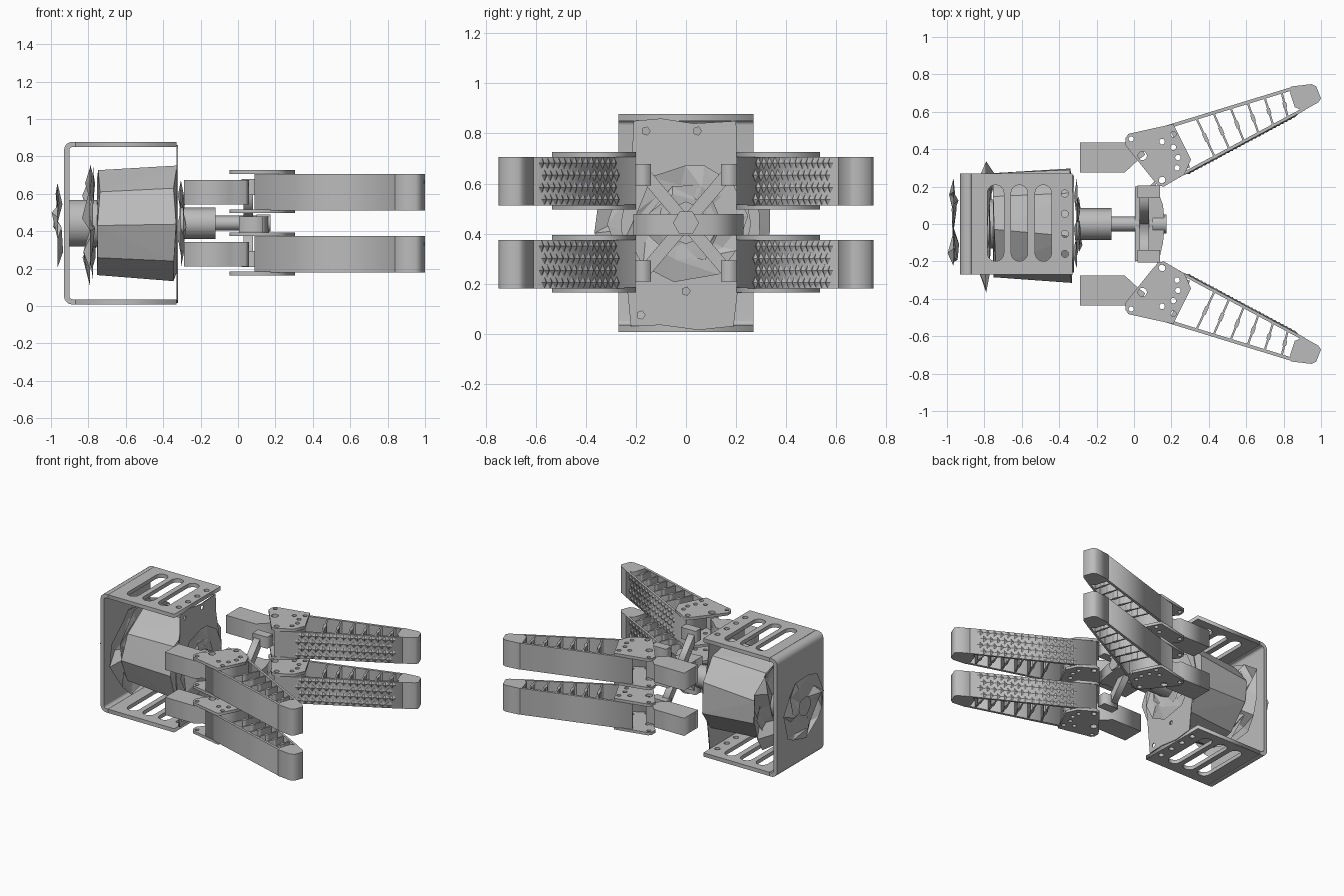
import bpy, bmesh, math, random
from mathutils import Matrix, Vector

random.seed(4)
old = bpy.data.objects.get("Cube")
if old:
    bpy.data.objects.remove(old)

grey = bpy.data.materials.new("matte grey")
grey.use_nodes = True
colour = (0.5, 0.5, 0.5, 1)
grey.diffuse_color = colour
grey.node_tree.nodes["Principled BSDF"].inputs["Base Color"].default_value = colour

MID = 0.443                                   # height of the centre axis
XY = Matrix.Identity(4)
YZ = Matrix(((0, 0, 1, 0), (1, 0, 0, 0), (0, 1, 0, 0), (0, 0, 0, 1)))
XZ = Matrix(((1, 0, 0, 0), (0, 0, 1, 0), (0, 1, 0, 0), (0, 0, 0, 1)))


def finish(name, bm):
    bmesh.ops.remove_doubles(bm, verts=bm.verts, dist=1e-5)
    bmesh.ops.recalc_face_normals(bm, faces=bm.faces)
    mesh = bpy.data.meshes.new(name)
    bm.to_mesh(mesh)
    bm.free()
    mesh.materials.append(grey)
    obj = bpy.data.objects.new(name, mesh)
    bpy.context.collection.objects.link(obj)
    return obj


def plate(name, outline, lo, hi, holes=(), plane=XY):
    """Flat sheet with holes, extruded between lo and hi."""
    cu = bpy.data.curves.new(name, 'CURVE')
    cu.dimensions, cu.fill_mode, cu.extrude = '2D', 'BOTH', (hi - lo) / 2
    for loop in [outline, *holes]:
        sp = cu.splines.new('POLY')
        sp.points.add(len(loop) - 1)
        for p, (u, v) in zip(sp.points, loop):
            p.co = (u, v, 0, 1)
        sp.use_cyclic_u = True
    tmp = bpy.data.objects.new("outline", cu)
    bpy.context.collection.objects.link(tmp)
    bpy.context.view_layer.update()
    src = bpy.data.meshes.new_from_object(tmp.evaluated_get(bpy.context.evaluated_depsgraph_get()))
    bm = bmesh.new()
    bm.from_mesh(src)
    bpy.data.objects.remove(tmp)
    bpy.data.meshes.remove(src)
    bmesh.ops.transform(bm, matrix=plane @ Matrix.Translation((0, 0, (lo + hi) / 2)), verts=bm.verts)
    return finish(name, bm)


def box(name, x, y, z):
    return plate(name, [(x[0], y[0]), (x[1], y[0]), (x[1], y[1]), (x[0], y[1])], *z)


def arc(u, v, r, a0=0, a1=360, n=12):
    full = a1 - a0 == 360
    angles = [math.radians(a0 + (a1 - a0) * i / (n if full else n - 1)) for i in range(n)]
    return [(u + r * math.cos(a), v + r * math.sin(a)) for a in angles]


def strip(p, q, w):
    """Four corners of a bar from p to q."""
    p, q = Vector(p), Vector(q)
    d = (q - p).normalized()
    n = Vector((-d.y, d.x)) * w / 2
    return [tuple(c) for c in (p + n, q + n, q - n, p - n)]


def rod(name, x0, x1, r, sides):
    return plate(name, arc(0, MID, r, n=sides), x0, x1, plane=YZ)


def jagged_ring(name, x, r, hole, depth, sides):
    """Crumpled faceted ring around the centre axis."""
    bm = bmesh.new()
    loops = []
    for rad, push in ((hole, 0), (r * 0.75, depth), (r, 0)):
        loop = []
        for i in range(sides):
            a = math.tau * (i + random.uniform(-0.3, 0.3)) / sides
            q = rad * random.uniform(0.82, 1.04)
            loop.append(bm.verts.new((x + push * random.uniform(-1, 1), q * math.cos(a), MID + q * math.sin(a))))
        loops.append(loop)
    for a, b in zip(loops, loops[1:]):
        for i in range(sides):
            j = (i + 1) % sides
            bm.faces.new((a[i], a[j], b[j]))
            bm.faces.new((a[i], b[j], b[i]))
    return finish(name, bm)


# C-shaped bracket: web with rounded corners and two slotted flanges
Z0, Z1, T = 0.008, 0.878, 0.028
web = [(-0.87, Z0)] + arc(-0.885, Z0 + 0.045, 0.045, 270, 180, 6) + arc(-0.885, Z1 - 0.045, 0.045, 180, 90, 6)
web += [(-0.87, Z1), (-0.87, Z1 - T)] + arc(-0.885, Z1 - 0.045, 0.017, 90, 180, 5)
web += arc(-0.885, Z0 + 0.045, 0.017, 180, 270, 5) + [(-0.87, Z0 + T)]
plate("bracket_web", web, -0.27, 0.27, plane=XZ)
slots = [arc(x, 0.165, 0.044, 0, 180) + arc(x, -0.155, 0.044, 180, 360) for x in (-0.74, -0.613, -0.485)]
screws = [arc(-0.37, y, 0.019) for y in (-0.16, -0.053, 0.055, 0.163)]
for name, z in (("bottom_flange", Z0), ("top_flange", Z1 - T)):
    plate(name, [(-0.87, -0.27), (-0.33, -0.27), (-0.33, 0.27), (-0.87, 0.27)], z, z + T, slots + screws)

# thin mounting plate closing the open end of the bracket
edge = [(-0.22, 0.03), (-0.1, 0.035), (0.05, 0.015), (0.19, 0.03), (0.21, 0.2), (0.26, 0.44),
        (0.205, 0.72), (0.2, 0.85), (0.03, 0.84), (-0.1, 0.86), (-0.21, 0.85), (-0.215, 0.7), (-0.26, 0.44)]
plate("mounting_plate", edge, -0.328, -0.322,
      [arc(y, z, 0.017, n=5) for y, z in ((-0.16, 0.81), (0.045, 0.81), (-0.18, 0.075), (0, 0.17))], YZ)

# faceted motor body
bm = bmesh.new()
for x, r in ((-0.745, 0.285), (-0.335, 0.315)):
    for i in range(9):
        a = math.tau * (i + 0.5 + random.uniform(-0.12, 0.12)) / 9
        bm.verts.new((x + random.uniform(-0.012, 0.012), r * math.cos(a), MID + r * math.sin(a)))
bmesh.ops.convex_hull(bm, input=bm.verts)
finish("motor_body", bm)
rod("motor_neck", -0.9, -0.74, 0.13, 10)
jagged_ring("motor_rear_cap", -0.79, 0.36, 0.16, 0.045, 13)
jagged_ring("motor_rear_collar", -0.775, 0.31, 0.12, 0.02, 9)
jagged_ring("rear_disc", -0.965, 0.25, 0.07, 0.033, 11)
jagged_ring("front_horn", -0.305, 0.24, 0.06, 0.025, 11)
jagged_ring("front_horn_cover", -0.295, 0.17, 0.03, 0.02, 7)

# drive shaft and sliding crosshead
rod("shaft_sleeve", -0.31, -0.12, 0.085, 8)
rod("shaft", -0.12, 0.12, 0.04, 8)
rod("shaft_nut", 0.1, 0.175, 0.052, 6)
cross = [(0.005, -0.2), (0.08, -0.19), (0.13, -0.21), (0.155, -0.1), (0.165, 0),
         (0.155, 0.1), (0.11, 0.23), (0.08, 0.2), (0.005, 0.2)]
plate("crosshead", cross, MID - 0.05, MID + 0.035)
for sy in (-1, 1):
    for sz in (-1, 1):
        plate("crosshead_arm", strip((0, MID), (0.17 * sy, MID + 0.2 * sz), 0.05), 0.03, 0.08, plane=YZ)
        ys, zs = sorted((0.14 * sy, 0.205 * sy)), sorted((MID + 0.15 * sz, MID + 0.235 * sz))
        box("crosshead_lug", (0.02, 0.14), ys, zs)

# finger outlines, drawn for the +y side
CHEEK = [(-0.045, 0.42), (-0.045, 0.46), (-0.03, 0.482), (0.21, 0.535), (0.305, 0.345),
         (0.27, 0.265), (0.16, 0.2), (0.13, 0.205), (0.095, 0.245)]
CHEEK_HOLES = [(0.045, 0.365, 0.024), (-0.015, 0.455, 0.014), (0.15, 0.235, 0.018), (0.15, 0.44, 0.015),
               (0.21, 0.41, 0.015), (0.235, 0.355, 0.015), (0.23, 0.3, 0.015), (0.21, 0.48, 0.015)]
TIP = [(0.835, 0.7), (0.84, 0.735), (0.95, 0.748), (0.975, 0.735), (1, 0.67), (0.985, 0.65),
       (0.905, 0.605), (0.86, 0.625)]
LINK = [(-0.29, 0.275), (-0.05, 0.275), (0.02, 0.34), (0.06, 0.37), (0.04, 0.41), (-0.01, 0.4),
        (-0.045, 0.436), (-0.29, 0.436)]
OUT_A, OUT_B = Vector((0.09, 0.492)), Vector((0.85, 0.725))
IN_A, IN_B = Vector((0.15, 0.208)), Vector((0.91, 0.615))


def grip_pads(name, sy, z0, z1):
    """Rows of low diamond points over the gripping face."""
    bm = bmesh.new()
    d = (IN_B - IN_A).normalized()
    n = Vector((d.y, -d.x))
    rows, cols = 4, 14
    h, w = (z1 - z0) / rows, 0.66 / cols
    for r in range(rows):
        for c in range(cols):
            p = IN_A + d * (0.16 + w * (c + 0.5 * (r % 2))) + n * 0.008
            z = z0 + h * (r + 0.5)
            pts = [(p - d * w / 2, z), (p, z - h / 2), (p + d * w / 2, z), (p, z + h / 2)]
            ring = [bm.verts.new((q.x, q.y * sy, k)) for q, k in pts]
            top = p + n * 0.009
            apex = bm.verts.new((top.x, top.y * sy, z))
            for i in range(4):
                bm.faces.new((ring[i], ring[(i + 1) % 4], apex))
    finish(name, bm)


# four fingers: upper and lower pair on each side
for sy, side in ((1, "left"), (-1, "right")):
    def flip(pts):
        return [(p[0], p[1] * sy) for p in pts]
    cheek_holes = [flip(arc(*h)) for h in CHEEK_HOLES]
    for level, lo in (("upper", 0.512), ("lower", 0.18)):
        hi, tag = lo + 0.194, f"{level}_{side}"
        mid = lo + 0.097
        plate(tag + "_link_block", flip(LINK), mid - 0.065, mid + 0.065)
        for z in (lo - 0.016, hi):
            plate(tag + "_cheek_plate", flip(CHEEK), z, z + 0.02, cheek_holes)
        plate(tag + "_outer_beam", flip(strip(OUT_A, OUT_B, 0.018)), lo, hi)
        plate(tag + "_inner_beam", flip(strip(IN_A, IN_B, 0.016)), lo, hi)
        plate(tag + "_finger_root", flip(strip((0.2, 0.515), (0.29, 0.3), 0.02)), lo, hi)
        plate(tag + "_fingertip", flip(TIP), lo, hi)
        grip_pads(tag + "_grip_points", sy, lo, hi)
        for i in range(6):
            a = OUT_A.lerp(OUT_B, 0.32 + 0.12 * i)
            b = IN_A.lerp(IN_B, 0.37 + 0.103 * i)
            plate(tag + "_rib", flip(strip(a, b, 0.011)), lo + 0.004, hi - 0.004)
            plate(tag + "_rib_boss", flip(strip(a.lerp(b, 0.4), a.lerp(b, 0.6), 0.02)), lo + 0.004, hi - 0.004)
